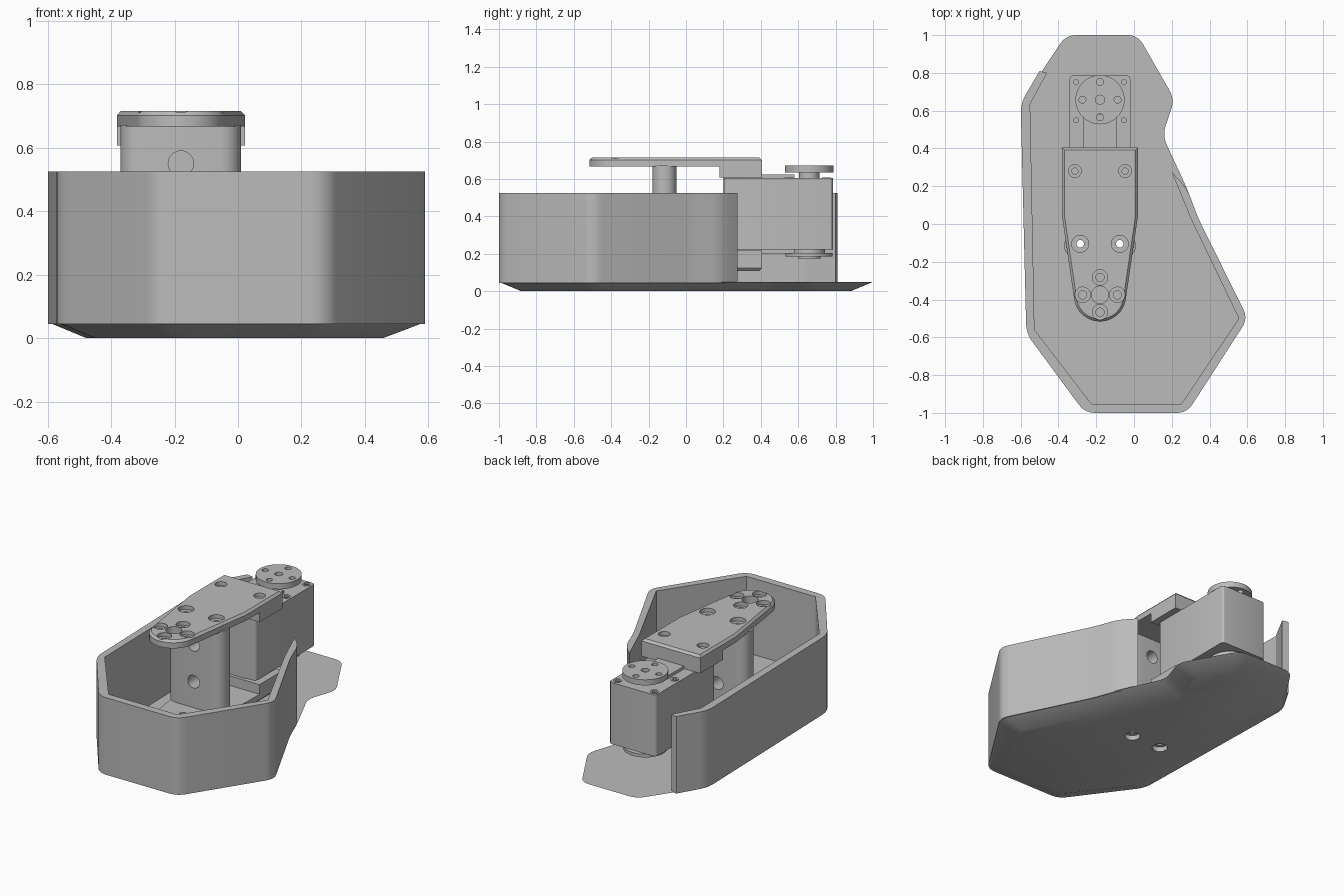
import bpy
import bmesh
from math import cos, sin, pi, radians
from mathutils import Vector, Matrix

cube = bpy.data.objects.get("Cube")
if cube:
    bpy.data.objects.remove(cube, do_unlink=True)

grey = bpy.data.materials.new("plain_grey")
grey.use_nodes = True
grey.diffuse_color = (0.5, 0.5, 0.5, 1)
grey.node_tree.nodes["Principled BSDF"].inputs["Base Color"].default_value = (0.5, 0.5, 0.5, 1)

CX = -0.18      # centre line of the arm
MID = 0.4125    # height the two arm plates mirror about


def loft(name, layers, matrix=None):
    """Closed solid through stacked outlines, each given as (points, z)."""
    bm = bmesh.new()
    rings = [[bm.verts.new((p[0], p[1], z)) for p in pts] for pts, z in layers]
    n = len(rings[0])
    for a, b in zip(rings, rings[1:]):
        for i in range(n):
            j = (i + 1) % n
            bm.faces.new((a[i], a[j], b[j], b[i]))
    bm.faces.new(rings[0][::-1])
    bm.faces.new(rings[-1])
    if matrix:
        bm.transform(matrix)
    bmesh.ops.recalc_face_normals(bm, faces=bm.faces)
    mesh = bpy.data.meshes.new(name)
    bm.to_mesh(mesh)
    bm.free()
    mesh.materials.append(grey)
    obj = bpy.data.objects.new(name, mesh)
    bpy.context.collection.objects.link(obj)
    return obj


def circle(x, y, r, n=32):
    return [(x + r * cos(2 * pi * i / n), y + r * sin(2 * pi * i / n)) for i in range(n)]


def rect(x, y0, y1, half):
    return [(x - half, y0), (x + half, y0), (x + half, y1), (x - half, y1)]


def inset(pts, d):
    """Move every edge of a counter-clockwise outline inwards by d."""
    out, n = [], len(pts)
    for i in range(n):
        p = Vector(pts[i])
        a = (p - Vector(pts[i - 1])).normalized()
        b = (Vector(pts[(i + 1) % n]) - p).normalized()
        na, nb = Vector((-a.y, a.x)), Vector((-b.y, b.x))
        out.append(p + (na + nb) * d / (1 + na.dot(nb)))
    return out


def rounded(pts, t, steps=6, closed=True):
    """Replace each corner by a short curve starting t before it."""
    out, n = [], len(pts)
    for i in range(n):
        p = Vector(pts[i])
        if not closed and i in (0, n - 1):
            out.append(p)
            continue
        a = p + (Vector(pts[i - 1]) - p).normalized() * t
        b = p + (Vector(pts[(i + 1) % n]) - p).normalized() * t
        for k in range(steps + 1):
            s = k / steps
            out.append(a * (1 - s) ** 2 + p * 2 * s * (1 - s) + b * s * s)
    return out


def bore(x, y, steps, matrix=None):
    """Stepped round cutter; steps are (radius, z)."""
    return loft("cutter", [(circle(x, y, r), z) for r, z in steps], matrix)


def cut(obj, cutters):
    for c in cutters:
        c.hide_render = True
        m = obj.modifiers.new("bore", 'BOOLEAN')
        m.operation, m.solver, m.object = 'DIFFERENCE', 'EXACT', c
    bpy.context.view_layer.update()
    deps = bpy.context.evaluated_depsgraph_get()
    mesh = bpy.data.meshes.new_from_object(obj.evaluated_get(deps))
    obj.modifiers.clear()
    obj.data = mesh
    for c in cutters:
        bpy.data.objects.remove(c, do_unlink=True)


# Base plate with a chamfered underside
outline = [(0.28, -1), (0.603, -0.5), (0.34, 0.03), (0.28, 0.19), (0.15, 0.47), (0.215, 0.66),
           (0.02, 1), (-0.36, 1), (-0.6, 0.64), (-0.57, -0.58), (-0.26, -1)]
base = loft("base_plate", [(rounded(inset(outline, 0.12), 0.03), 0),
                           (rounded(outline, 0.055), 0.05)])
SCREWS = (CX - 0.105, CX + 0.105)
cut(base, [bore(x, -0.105, [(0.045, -0.02), (0.045, 0.03), (0.02, 0.03), (0.02, 0.08)])
           for x in SCREWS])

# Open side wall standing on the base
outer = [(0.2, 0.275), (0.28, 0.19), (0.34, 0.03), (0.603, -0.5), (0.28, -1), (-0.26, -1),
         (-0.57, -0.58), (-0.6, 0.64), (-0.5, 0.81), (-0.46, 0.8)]
inner = [(-0.55, 0.635), (-0.527, -0.56), (-0.225, -0.953), (0.25, -0.953),
         (0.555, -0.5), (0.3, 0.03)]
wall_path = rounded(outer[:-1], 0.055, closed=False) + [Vector(outer[-1])]
loft("side_wall", [(wall_path + inner, 0.045), (wall_path + inner, 0.525)])

# Pillar with round ends, two cross holes and two screw holes
pillar_outline = [(CX + s * 0.125 + 0.065 * cos(a), -0.115 + 0.065 * sin(a))
                  for s in (1, -1)
                  for a in [pi * k / 12 - s * pi / 2 for k in range(13)]]
pillar = loft("pillar", [(pillar_outline, 0.045), (pillar_outline, 0.672)])
sideways = Matrix.Rotation(radians(90), 4, 'X')
cut(pillar, [bore(CX, z, [(0.04, -0.2), (0.04, 0.4)], sideways) for z in (0.32, 0.55)]
    + [bore(x, -0.105, [(0.02, 0), (0.02, 0.8)]) for x in SCREWS])


def arm_outline(d=0):
    """Tapered arm outline with a round front end, shrunk by d."""
    tip = [(CX + (0.138 - d) * cos(a), -0.378 + (0.138 - d) * sin(a))
           for a in [pi + 0.12 + (pi - 0.24) * k / 20 for k in range(21)]]
    h = 0.202 - d
    return tip + [(CX + h, 0.05), (CX + h, 0.405 - d), (CX - h, 0.405 - d), (CX - h, 0.05)]


# Upper and lower arms, mirrored about the servo's middle
flip = Matrix.Translation((0, 0, 2 * MID)) @ Matrix.Diagonal((1, 1, -1, 1))
for label, matrix in (("upper", None), ("lower", flip)):
    arm = loft(label + "_arm", [(arm_outline(), 0.667), (arm_outline(), 0.702),
                                (arm_outline(0.013), 0.716)], matrix)
    holes = [(x, -0.105, 0.045, 0.02) for x in SCREWS]
    holes += [(CX + s * 0.133, 0.28, 0.034, 0.016) for s in (1, -1)]
    holes += [(CX + 0.092 * cos(k * pi / 2), -0.375 + 0.092 * sin(k * pi / 2), 0.041, 0.022)
              for k in range(4)]
    cutters = [bore(x, y, [(r, 0.6), (r, 0.692), (big, 0.692), (big, 0.8)], matrix)
               for x, y, big, r in holes]
    cutters.append(bore(CX, -0.375, [(0.046, 0.6), (0.046, 0.8)], matrix))
    cut(arm, cutters)
    # Clamp block joining the arm to the servo
    clamp = rect(CX, 0.18, 0.405, 0.202)
    loft(label + "_clamp", [(clamp, 0.607), (clamp, 0.668)], matrix)
    # Raised strip on the servo case
    strip = rect(CX, 0.2, 0.58, 0.09)
    loft(label + "_strip", [(strip, 0.59), (strip, 0.624)], matrix)

# Servo case with small corner screw holes
case = rounded(rect(CX, 0.2, 0.787, 0.162), 0.025, 3)
servo = loft("servo_case", [(case, 0.222), (case, 0.605)])
corners = [(CX + s * 0.127, y) for s in (1, -1) for y in (0.55, 0.75)]
cut(servo, [bore(x, y, [(0.014, 0.585), (0.014, 0.7)]) for x, y in corners])
for x, y in corners:
    ring = loft("corner_screw", [(circle(x, y, 0.024, 20), 0.6), (circle(x, y, 0.024, 20), 0.609)])
    cut(ring, [bore(x, y, [(0.013, 0.5), (0.013, 0.7)])])

# Top drive disc with five holes
DY = 0.658
loft("top_hub", [(circle(CX, DY, 0.055), 0.6), (circle(CX, DY, 0.055), 0.64)])
disc = loft("top_disc", [(circle(CX, DY, 0.13, 48), 0.636), (circle(CX, DY, 0.13, 48), 0.671)])
cut(disc, [bore(CX + 0.093 * cos(k * pi / 2), DY + 0.093 * sin(k * pi / 2),
                [(0.018, 0.6), (0.018, 0.7)]) for k in range(4)]
    + [bore(CX, DY, [(0.024, 0.65), (0.024, 0.7)])])

# Bottom idler disc
for name, r, z0, z1 in (("bottom_hub", 0.085, 0.195, 0.23), ("bottom_disc", 0.125, 0.185, 0.205),
                        ("bottom_cap", 0.06, 0.176, 0.19)):
    loft(name, [(circle(CX, DY, r, 48), z0), (circle(CX, DY, r, 48), z1)])

# Smooth the rounded corners, keep hard edges crisp
bpy.ops.object.select_all(action='DESELECT')
for obj in bpy.context.scene.objects:
    if obj.type == 'MESH':
        obj.select_set(True)
        bpy.context.view_layer.objects.active = obj
bpy.ops.object.shade_smooth_by_angle(angle=radians(25))
